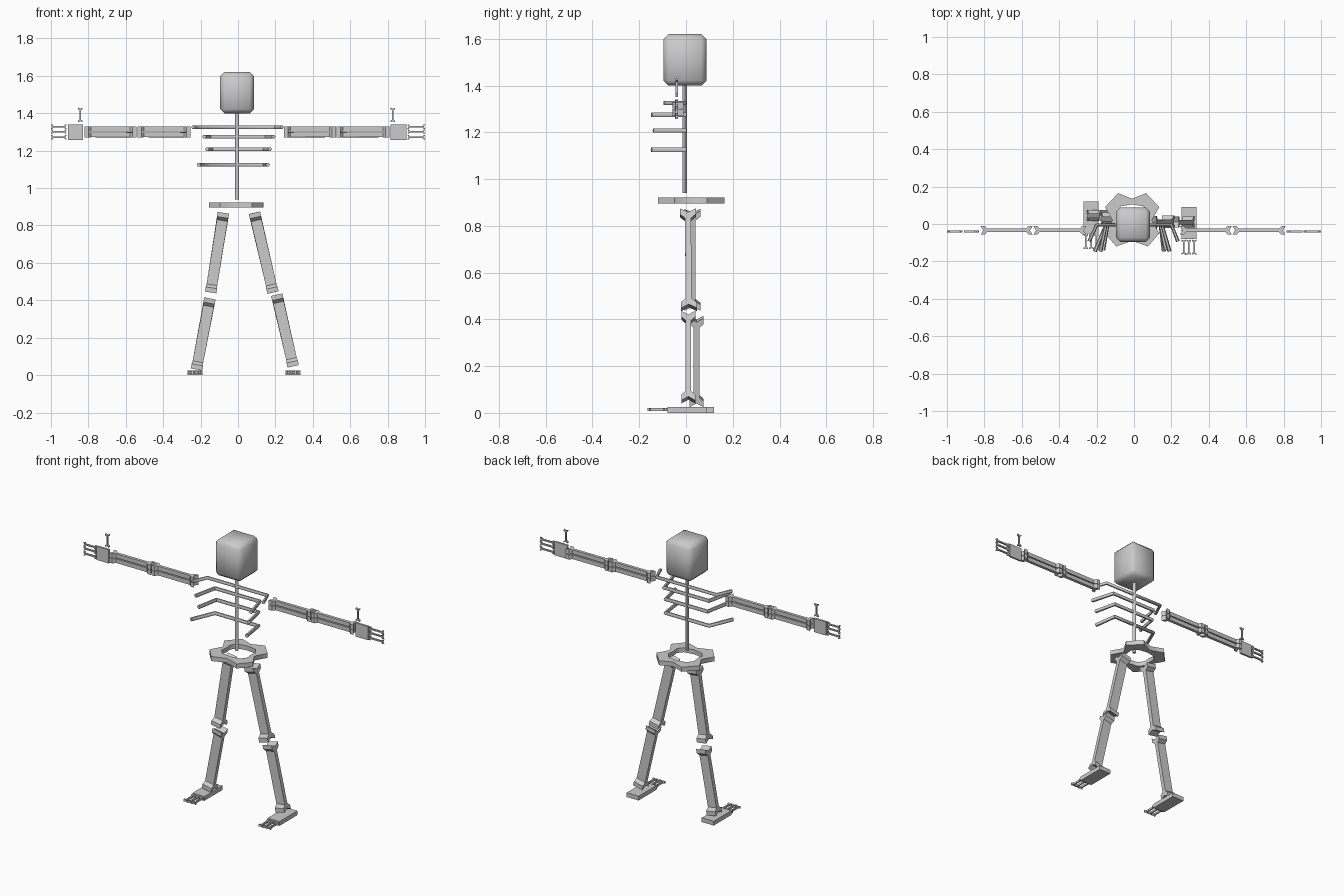
import bpy, bmesh, math
from mathutils import Vector

if "Cube" in bpy.data.objects:
    bpy.data.objects.remove(bpy.data.objects["Cube"])


def finish(ob, angle=40):
    bpy.ops.object.select_all(action='DESELECT')
    ob.select_set(True)
    bpy.context.view_layer.objects.active = ob
    bpy.ops.object.shade_smooth_by_angle(angle=math.radians(angle))
    return ob


def from_bmesh(name, bm, angle=40):
    bmesh.ops.recalc_face_normals(bm, faces=bm.faces)
    me = bpy.data.meshes.new(name)
    bm.to_mesh(me)
    bm.free()
    ob = bpy.data.objects.new(name, me)
    bpy.context.collection.objects.link(ob)
    return finish(ob, angle)


def block(name, lo, hi, bevel=0.0, angle=40):
    lo, hi = Vector(lo), Vector(hi)
    bm = bmesh.new()
    bmesh.ops.create_cube(bm, size=1)
    for v in bm.verts:
        v.co = (lo + hi) / 2 + v.co * (hi - lo)
    if bevel:
        bmesh.ops.bevel(bm, geom=bm.edges[:], offset=bevel, segments=1, affect='EDGES')
    return from_bmesh(name, bm, angle)


def tube(name, pts, radius):
    cu = bpy.data.curves.new(name, 'CURVE')
    cu.dimensions = '3D'
    cu.bevel_depth, cu.bevel_resolution, cu.use_fill_caps = radius, 1, True
    sp = cu.splines.new('POLY')
    sp.points.add(len(pts) - 1)
    for p, co in zip(sp.points, pts):
        p.co = (*co, 1)
    ob = bpy.data.objects.new(name, cu)
    bpy.context.collection.objects.link(ob)
    bpy.ops.object.select_all(action='DESELECT')
    ob.select_set(True)
    bpy.context.view_layer.objects.active = ob
    bpy.ops.object.convert(target='MESH')
    return finish(bpy.context.object, 60)


def bone(name, a, b, flare_dir, shaft, flare, width, end, pair=0.0):
    """Notched dog-bone profile from a to b, extruded sideways; pair sets two side by side."""
    a, b = Vector(a), Vector(b)
    axis = (b - a).normalized()
    side = axis.cross(Vector(flare_dir)).normalized()
    f = side.cross(axis)
    n = (b - a).length
    right = [(0, flare), (end * 0.6, flare), (end, shaft),
             (n - end, shaft), (n - end * 0.6, flare), (n, flare)]
    prof = right + [(n - end * 0.4, 0)] + [(s, -t) for s, t in reversed(right)] + [(end * 0.4, 0)]
    bm = bmesh.new()
    for off in ((-pair, pair) if pair else (0,)):
        rings = []
        for sgn in (-1, 1):
            ring = []
            for s, t in prof:
                wide = 1.15 if s < end * 0.9 or s > n - end * 0.9 else 1.0
                ring.append(bm.verts.new(a + axis * s + f * t + side * (off + sgn * width * wide)))
            rings.append(ring)
        bm.faces.new(rings[0])
        bm.faces.new(rings[1])
        for i in range(len(prof)):
            j = (i + 1) % len(prof)
            bm.faces.new((rings[0][i], rings[0][j], rings[1][j], rings[1][i]))
    return from_bmesh(name, bm, 30)


# Skull and spine
block("skull", (-0.095, -0.097, 1.40), (0.085, 0.088, 1.62), 0.022, 100)
tube("spine", [(-0.005, -0.005, 0.94), (-0.005, -0.005, 1.41)], 0.011)

# Collarbone and ribs: straight across the back, ends turned forward
for name, z, xl, xr, yf, cl, cr, r in (
        ("collarbone", 1.325, -0.24, 0.235, -0.093, -0.20, 0.20, 0.010),
        ("upper_rib", 1.275, -0.18, 0.19, -0.147, -0.15, 0.15, 0.011),
        ("middle_rib", 1.208, -0.165, 0.17, -0.14, -0.14, 0.14, 0.011),
        ("lower_rib", 1.125, -0.21, 0.16, -0.147, -0.15, 0.14, 0.011)):
    tube(name, [(xl, yf, z), (cl, -0.005, z), (cr, -0.005, z), (xr, yf, z)], r)

# Pelvis: wavy closed ring
outer = [(-0.155, 0.09), (-0.085, 0.165), (-0.01, 0.135), (0.065, 0.165), (0.135, 0.09),
         (0.095, 0.02), (0.135, -0.05), (0.075, -0.12), (-0.01, -0.09), (-0.095, -0.12),
         (-0.155, -0.05), (-0.115, 0.02)]
inner = [(-0.095, 0.06), (-0.07, 0.095), (-0.01, 0.105), (0.05, 0.095), (0.075, 0.06),
         (0.07, 0.02), (0.075, -0.02), (0.05, -0.05), (-0.01, -0.06), (-0.07, -0.05),
         (-0.095, -0.02), (-0.09, 0.02)]
bm = bmesh.new()
loops = [[bm.verts.new((x, y, z)) for x, y in pts]
         for pts, z in ((outer, 0.895), (outer, 0.922), (inner, 0.922), (inner, 0.895))]
for k in range(4):
    p, q = loops[k], loops[(k + 1) % 4]
    for i in range(len(p)):
        j = (i + 1) % len(p)
        bm.faces.new((p[i], p[j], q[j], q[i]))
from_bmesh("pelvis", bm, 60)

# Arms, hands and fingers
YA = -0.034
for tag, s, x0, x1, x2, x3, x4 in (("left", -1, 0.255, 0.54, 0.82, 0.83, 0.91),
                                   ("right", 1, 0.245, 0.525, 0.81, 0.815, 0.90)):
    for part, p, q in (("upper_arm", x0, x1 - 0.002), ("forearm", x1 + 0.002, x2)):
        bone(f"{tag}_{part}", (s * p, YA, 1.30), (s * q, YA, 1.30), (0, 1, 0),
             0.009, 0.023, 0.0125, 0.035, 0.0155)
    block(f"{tag}_palm", (min(s * x3, s * x4), -0.046, 1.258), (max(s * x3, s * x4), -0.034, 1.34))
    for i, z in enumerate((1.328, 1.302, 1.272)):
        bone(f"{tag}_finger_{i + 1}", (s * (x4 + 0.006), -0.04, z), (s, -0.04, z), (0, 0, 1),
             0.004, 0.011, 0.005, 0.014)
    xt = s * (x3 + 0.013)
    bone(f"{tag}_thumb", (xt, -0.04, 1.352), (xt, -0.04, 1.43), (1, 0, 0), 0.004, 0.012, 0.005, 0.014)

# Legs, feet and toes, in a slightly uneven stance
legs = (("left", (-0.078, 0.027, 0.868), (-0.146, 0.027, 0.442), (-0.15, 0.045, 0.41),
         (-0.222, 0.045, 0.03), -0.229, 0.03),
        ("right", (0.088, 0.008, 0.868), (0.187, 0.012, 0.442), (0.207, 0.01, 0.43),
         (0.295, 0.01, 0.047), 0.293, 0.0))
for tag, hip, knee, shin, ankle, fx, fy in legs:
    bone(f"{tag}_thigh", hip, knee, (0, 1, 0), 0.013, 0.034, 0.0145, 0.042, 0.0142)
    bone(f"{tag}_shin", shin, ankle, (0, 1, 0), 0.012, 0.03, 0.0145, 0.042, 0.0142)
    block(f"{tag}_foot", (fx - 0.04, fy - 0.08, 0.004), (fx + 0.04, fy + 0.09, 0.026))
    for i, dx in enumerate((-0.028, 0.0, 0.028)):
        bone(f"{tag}_toe_{i + 1}", (fx + dx, fy - 0.083, 0.014), (fx + dx, fy - 0.165, 0.014), (1, 0, 0),
             0.004, 0.012, 0.006, 0.014)

# Rest the lowest point on the ground
low = min(v.co.z for o in bpy.data.objects if o.type == 'MESH' and "foot" in o.name for v in o.data.vertices)
for o in bpy.data.objects:
    if "foot" in o.name:
        for v in o.data.vertices:
            if abs(v.co.z - low) < 1e-5:
                v.co.z = 0
